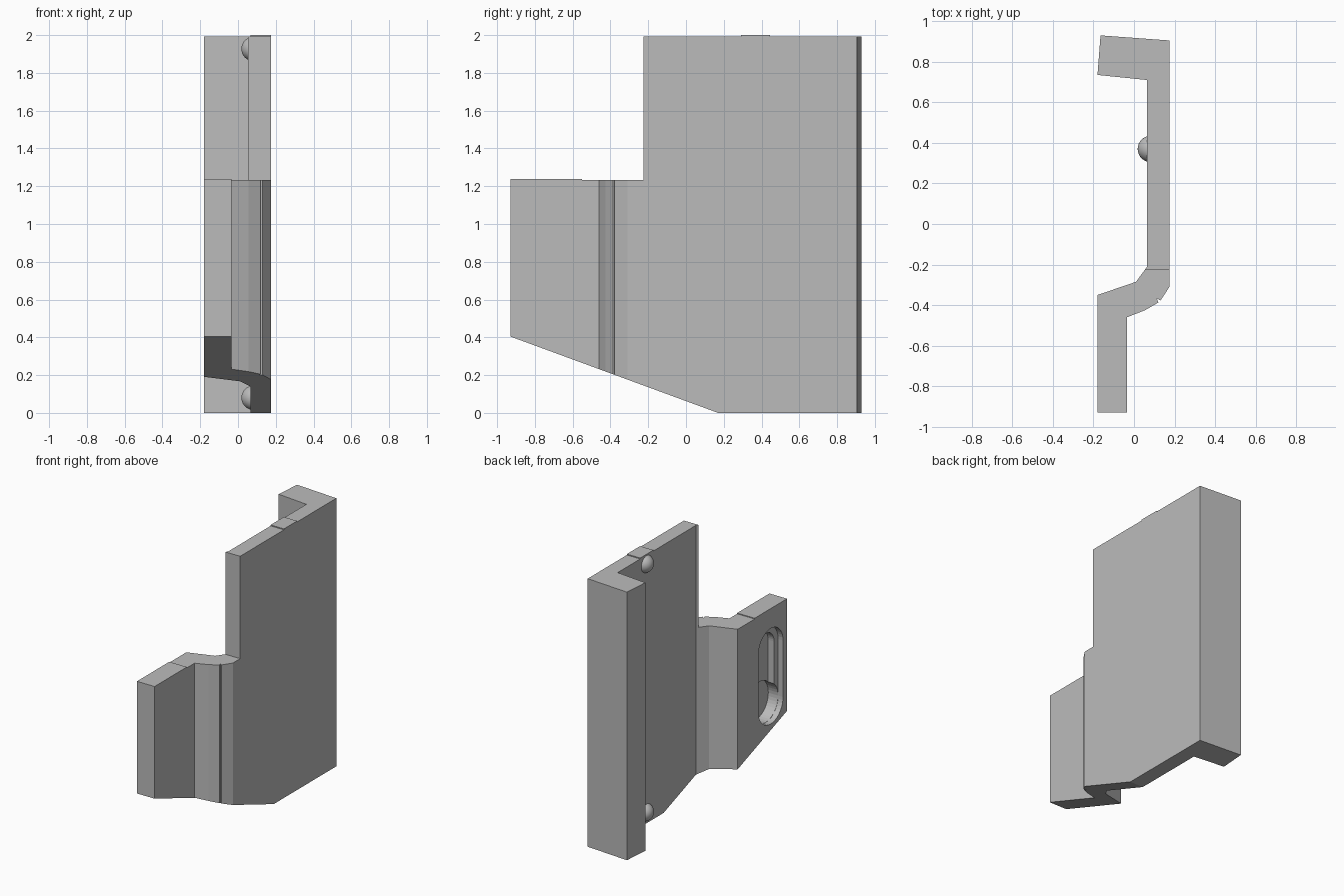
import bpy, bmesh, math
from mathutils import Vector

cube = bpy.data.objects.get("Cube")
if cube:
    bpy.data.objects.remove(cube, do_unlink=True)

grey = bpy.data.materials.new("plain grey")
grey.use_nodes = True
GREY = (0.5, 0.5, 0.5, 1)
grey.diffuse_color = GREY
grey.node_tree.nodes["Principled BSDF"].inputs["Base Color"].default_value = GREY


def finish(name, bm):
    bmesh.ops.recalc_face_normals(bm, faces=bm.faces)
    mesh = bpy.data.meshes.new(name)
    bm.to_mesh(mesh)
    bm.free()
    mesh.materials.append(grey)
    obj = bpy.data.objects.new(name, mesh)
    bpy.context.collection.objects.link(obj)
    return obj


def prism(name, points, sweep):
    bm = bmesh.new()
    face = bm.faces.new([bm.verts.new(p) for p in points])
    moved = bmesh.ops.extrude_face_region(bm, geom=[face])["geom"]
    verts = [v for v in moved if isinstance(v, bmesh.types.BMVert)]
    bmesh.ops.translate(bm, verts=verts, vec=Vector(sweep))
    return finish(name, bm)


def cut(obj, tool, operation):
    mod = obj.modifiers.new("cut", "BOOLEAN")
    mod.operation = operation
    mod.solver = "EXACT"
    mod.object = tool
    bpy.context.view_layer.objects.active = obj
    bpy.ops.object.modifier_apply(modifier=mod.name)
    bpy.data.objects.remove(tool, do_unlink=True)


def slot_cutter(radius, low, high, depth):
    # Stadium outline on the inner face of the tab, sunk to the given depth
    steps = 20
    points = []
    for centre, start in ((high, 0), (low, math.pi)):
        for i in range(steps + 1):
            a = start + math.pi * i / steps
            points.append((FACE - 0.05, SLOT_Y + radius * math.cos(a),
                           centre + radius * math.sin(a)))
    return prism("slot_cutter", points, (depth + 0.05, 0, 0))


FACE, SLOT_Y = -0.18, -0.738

# Bent plate: plan outline swept upward
plan = [(FACE, -0.93), (-0.035, -0.93), (-0.035, -0.46), (0.055, -0.425),
        (0.12, -0.387), (0.112, -0.365), (0.13, -0.378), (0.175, -0.31),
        (0.175, 0.905), (-0.165, 0.93), (FACE, 0.735), (0.065, 0.71),
        (0.065, -0.21), (0.01, -0.285), (FACE, -0.35)]
plate = prism("bent_plate", [(x, y, -0.1) for x, y in plan], (0, 0, 2.3))

# Trim to the side outline: sloped lower edge, stepped upper edge
side = [(-1, 0.43), (0.17, 0), (1, 0), (1, 1.993), (0.445, 1.993), (0.445, 2),
        (0.29, 2), (0.29, 1.993), (-0.225, 1.993), (-0.225, 1.232),
        (-0.55, 1.232), (-0.55, 1.238), (-1, 1.238)]
trim = prism("side_trim", [(-0.5, y, z) for y, z in side], (1, 0, 0))
cut(plate, trim, "INTERSECT")

# Keyhole recess: shallow slot, narrower channel, deep round entry
for radius, low, high, depth in ((0.145, 0.525, 0.945, 0.04),
                                 (0.097, 0.525, 0.945, 0.09),
                                 (0.143, 0.525, 0.527, 0.12)):
    cut(plate, slot_cutter(radius, low, high, depth), "DIFFERENCE")

# Locating bumps on the inner face, near the top and bottom
for name, z in (("upper_bump", 1.927), ("lower_bump", 0.08)):
    bm = bmesh.new()
    bmesh.ops.create_uvsphere(bm, u_segments=32, v_segments=16, radius=0.065)
    for f in bm.faces:
        f.smooth = True
    bump = finish(name, bm)
    bump.location = (0.083, 0.37, z)
